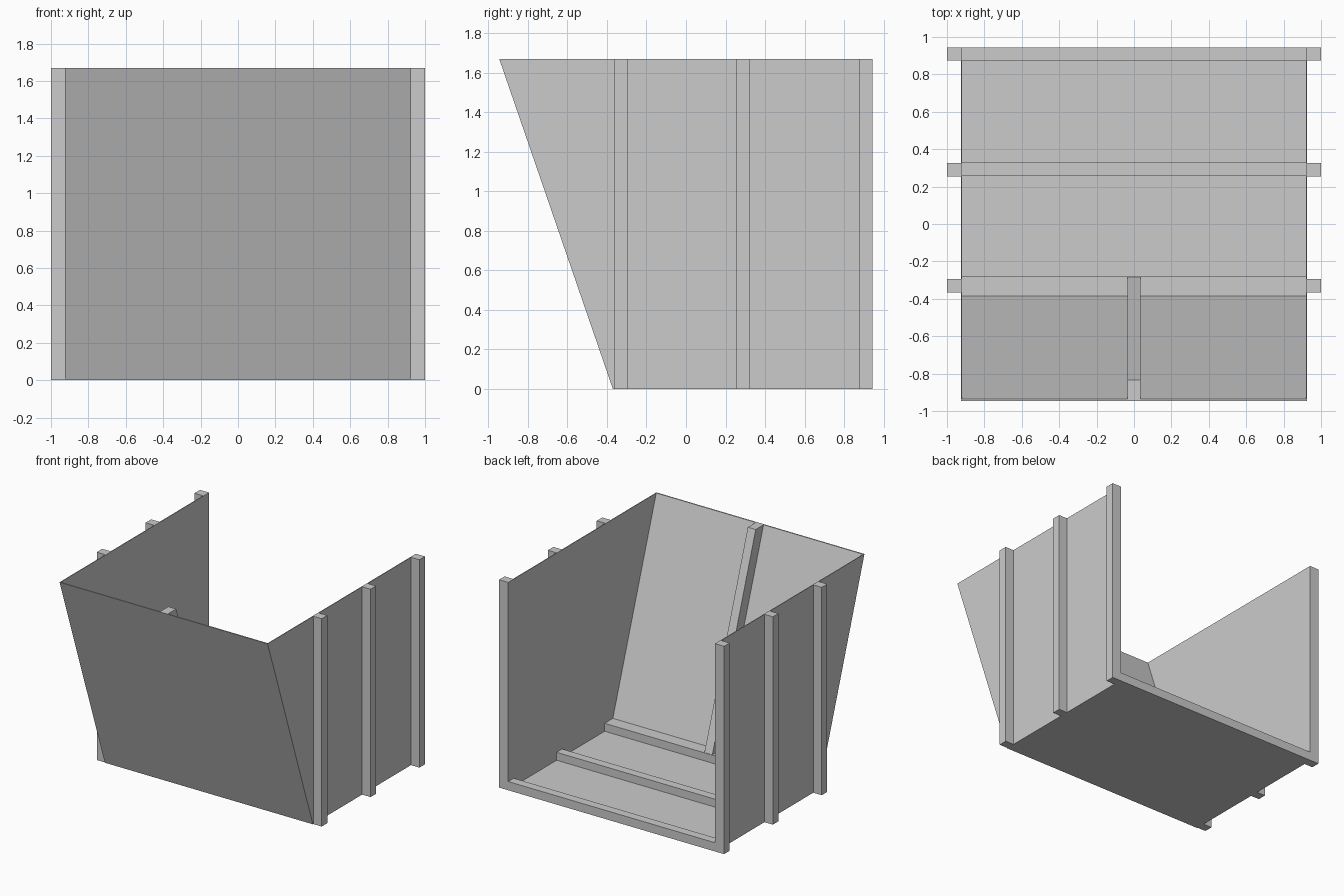
import bpy
import bmesh

cube = bpy.data.objects.get("Cube")
if cube:
    bpy.data.objects.remove(cube, do_unlink=True)

grey = bpy.data.materials.new("plain grey")
grey.use_nodes = True
colour = (0.6, 0.6, 0.6, 1)
grey.diffuse_color = colour
grey.node_tree.nodes["Principled BSDF"].inputs["Base Color"].default_value = colour

HEIGHT = 1.67
BACK = 0.945        # rear edge of the box
IN, OUT = 0.925, 1  # outer face of the side panels and of the ribs
THIN = 0.006        # panel thickness
RIB = 0.07          # rib thickness


def front_y(z):
    """Depth of the sloping front at a given height."""
    return -0.37 - (BACK - 0.37) * z / HEIGHT


def prism(name, profile, x0, x1):
    """Extrude a (y, z) profile along x."""
    bm = bmesh.new()
    face = bm.faces.new([bm.verts.new((x0, y, z)) for y, z in profile])
    side = bmesh.ops.extrude_face_region(bm, geom=[face])["geom"]
    moved = [v for v in side if isinstance(v, bmesh.types.BMVert)]
    bmesh.ops.translate(bm, verts=moved, vec=(x1 - x0, 0, 0))
    bmesh.ops.recalc_face_normals(bm, faces=bm.faces)
    mesh = bpy.data.meshes.new(name)
    bm.to_mesh(mesh)
    bm.free()
    mesh.materials.append(grey)
    obj = bpy.data.objects.new(name, mesh)
    bpy.context.collection.objects.link(obj)
    return obj


def rect(y0, y1, z0, z1):
    return [(y0, z0), (y1, z0), (y1, z1), (y0, z1)]


def slope(start, end, z0, z1):
    """Profile of a slab parallel to the front, between two depth offsets."""
    return [(front_y(z0) + start, z0), (front_y(z0) + end, z0),
            (front_y(z1) + end, z1), (front_y(z1) + start, z1)]


# Thin panels: floor, sloping front and two sides
prism("floor_panel", rect(front_y(0), BACK, 0, THIN), -IN, IN)
prism("front_panel", slope(0, 0.01, 0, HEIGHT), -IN, IN)
side = [(front_y(0), 0), (BACK, 0), (BACK, HEIGHT), (front_y(HEIGHT), HEIGHT)]
for label, s in (("left", 1), ("right", -1)):
    prism(label + "_side_panel", side, s * (IN - THIN), s * IN)

    # Upright ribs outside the side panels
    for place, y in (("front", -0.365), ("middle", 0.255), ("rear", BACK - RIB)):
        prism(f"{label}_{place}_upright", rect(y, y + RIB, 0, HEIGHT), s * IN, s * OUT)

# Cross ribs on the floor; the front one fills the corner under the slope
prism("middle_floor_rib", rect(0.26, 0.33, 0, RIB), -IN, IN)
prism("rear_floor_rib", rect(BACK - RIB, BACK, 0, RIB), -IN, IN)
corner = [(front_y(0), 0), (-0.28, 0), (-0.28, RIB), (front_y(RIB), RIB)]
prism("front_floor_rib", corner, -IN, IN)

# Sloping rib up the middle of the front panel
prism("front_panel_rib", slope(0.01, 0.11, RIB, HEIGHT), -RIB / 2, RIB / 2)
